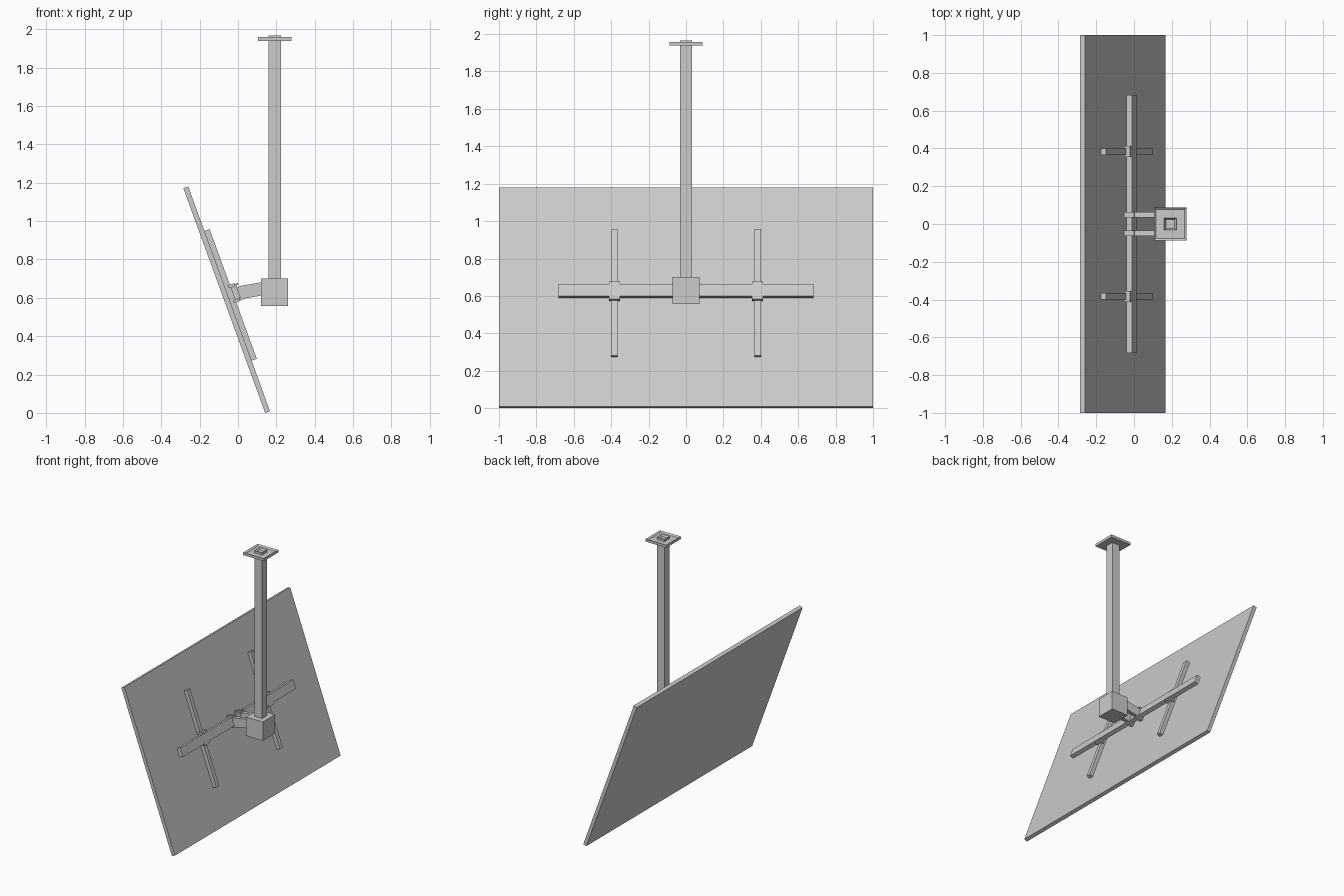
import bpy, bmesh, math
from mathutils import Matrix, Vector

if "Cube" in bpy.data.objects:
    bpy.data.objects.remove(bpy.data.objects["Cube"])

TILT = Matrix.Translation((-0.059, 0, 0.59)) @ Matrix.Rotation(math.radians(-20), 4, 'Y')


def finish(name, bm):
    bmesh.ops.recalc_face_normals(bm, faces=bm.faces)
    me = bpy.data.meshes.new(name)
    bm.to_mesh(me)
    bm.free()
    ob = bpy.data.objects.new(name, me)
    bpy.context.collection.objects.link(ob)
    return ob


def box(name, x, y, z, frame=None, recess=None):
    """Box from (min, max) ranges; recess = (rim width, depth) sunk into the top."""
    bm = bmesh.new()
    size = Vector((x[1] - x[0], y[1] - y[0], z[1] - z[0]))
    mid = Vector((sum(x) / 2, sum(y) / 2, sum(z) / 2))
    bmesh.ops.create_cube(bm, size=1, matrix=Matrix.Translation(mid) @ Matrix.Diagonal((*size, 1)))
    if recess:
        top = max(bm.faces, key=lambda f: f.calc_center_median().z)
        bmesh.ops.inset_individual(bm, faces=[top], thickness=recess[0])
        bmesh.ops.translate(bm, verts=top.verts, vec=(0, 0, -recess[1]))
    if frame:
        bm.transform(frame)
    return finish(name, bm)


def prism(name, profile, y0, y1):
    """Extrude an xz profile along y."""
    bm = bmesh.new()
    face = bm.faces.new([bm.verts.new((px, y0, pz)) for px, pz in profile])
    ext = bmesh.ops.extrude_face_region(bm, geom=[face])
    verts = [g for g in ext['geom'] if isinstance(g, bmesh.types.BMVert)]
    bmesh.ops.translate(bm, verts=verts, vec=(0, y1 - y0, 0))
    return finish(name, bm)


# Tilted screen and the rail across its back
box("screen_panel", (-0.0135, 0.0135), (-1, 1), (-0.623, 0.623), TILT)
box("cross_rail", (0.041, 0.072), (-0.682, 0.682), (-0.015, 0.053), TILT)

for side, s in (("left", -1), ("right", 1)):
    # Upright bracket with the clip that holds it to the rail
    y = s * 0.383
    box(f"{side}_upright_bracket", (0.0135, 0.042), (y - 0.017, y + 0.017), (-0.343, 0.376), TILT)
    box(f"{side}_clip_top", (0.03, 0.066), (y - 0.029, y + 0.029), (0.053, 0.068), TILT)
    box(f"{side}_clip_bottom", (0.03, 0.066), (y - 0.029, y + 0.029), (-0.03, -0.015), TILT)

    # Tilt arm from the rail to the joint box, with its hook plate
    y = s * 0.049
    prism(f"{side}_tilt_arm",
          [(-0.015, 0.652), (0.02, 0.663), (0.13, 0.682), (0.13, 0.613), (0.01, 0.592)],
          y - 0.015, y + 0.015)
    box(f"{side}_arm_hook", (0.028, 0.041), (y - 0.015, y + 0.015), (-0.022, 0.06), TILT)
    box(f"{side}_arm_foot", (0.028, 0.085), (y - 0.015, y + 0.015), (-0.027, -0.015), TILT)
    box(f"{side}_arm_lip", (0.028, 0.085), (y - 0.015, y + 0.015), (0.053, 0.062), TILT)

# Joint box, hanging post and ceiling plate
box("joint_box", (0.119, 0.261), (-0.073, 0.073), (0.557, 0.701))
box("ceiling_post", (0.160, 0.224), (-0.031, 0.031), (0.69, 1.966), recess=(0.012, 0.012))
box("ceiling_plate", (0.105, 0.279), (-0.087, 0.087), (1.938, 1.958), recess=(0.016, 0.01))
